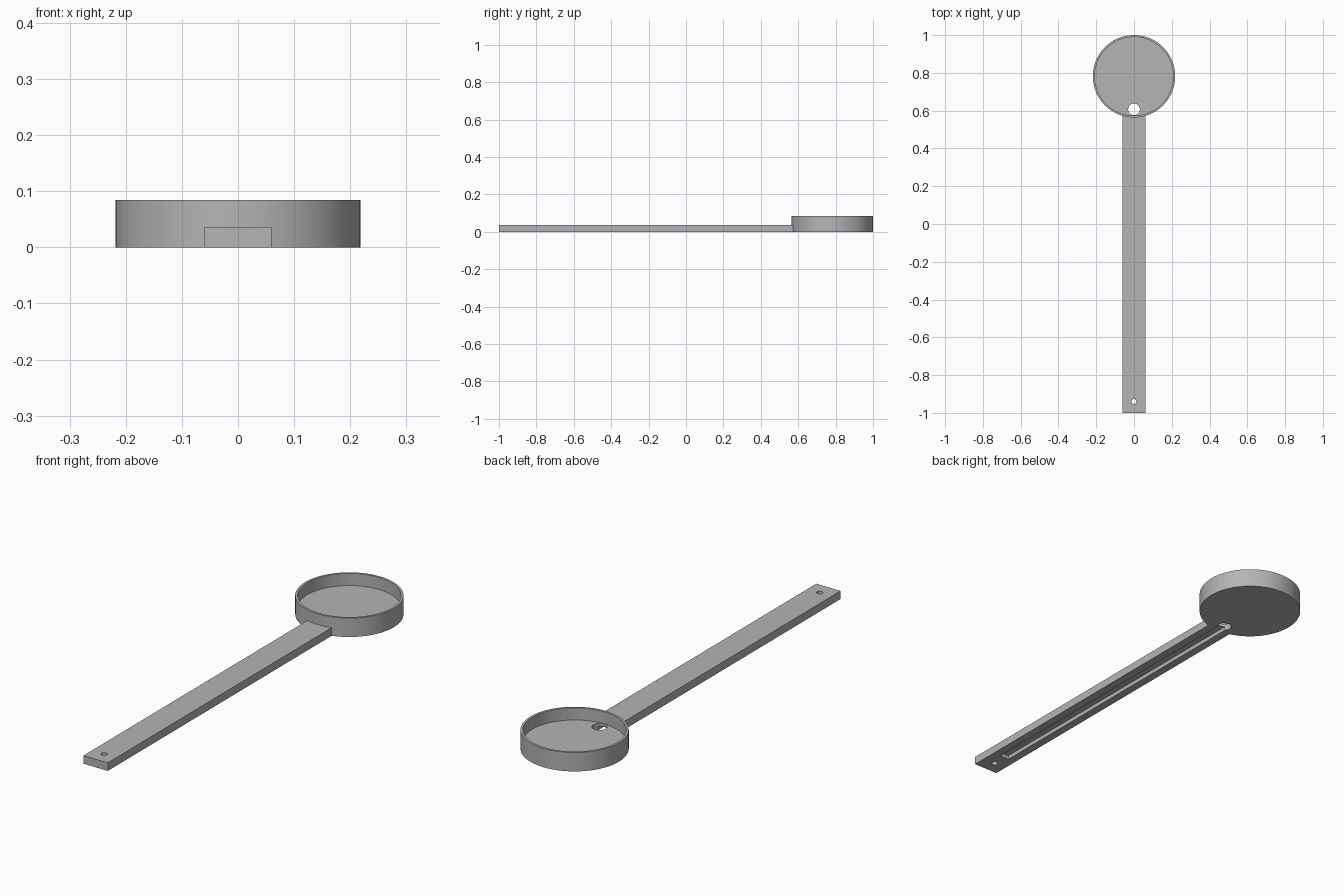
import bpy
import bmesh
from math import radians
from mathutils import Matrix

cube = bpy.data.objects.get("Cube")
if cube:
    bpy.data.objects.remove(cube, do_unlink=True)

grey = bpy.data.materials.new("mid_grey")
grey.use_nodes = True
colour = (0.46, 0.46, 0.46, 1)
grey.diffuse_color = colour
grey.node_tree.nodes["Principled BSDF"].inputs["Base Color"].default_value = colour

CUP_Y, CUP_R, CUP_H = 0.782, 0.218, 0.084
WALL, FLOOR = 0.01, 0.03
BAR_W, BAR_H = 0.12, 0.036
HOLE_Y = 0.607


def add_object(name, bm):
    mesh = bpy.data.meshes.new(name)
    bm.to_mesh(mesh)
    bm.free()
    mesh.materials.append(grey)
    obj = bpy.data.objects.new(name, mesh)
    bpy.context.collection.objects.link(obj)
    return obj


def box(name, width, y0, y1, z0, z1):
    bm = bmesh.new()
    place = Matrix.Translation((0, (y0 + y1) / 2, (z0 + z1) / 2))
    size = Matrix.Diagonal((width, y1 - y0, z1 - z0, 1))
    bmesh.ops.create_cube(bm, size=1, matrix=place @ size)
    return add_object(name, bm)


def disc(name, radius, y, z0, z1, sides):
    bm = bmesh.new()
    bmesh.ops.create_cone(bm, cap_ends=True, segments=sides, radius1=radius,
                          radius2=radius, depth=z1 - z0,
                          matrix=Matrix.Translation((0, y, (z0 + z1) / 2)))
    return add_object(name, bm)


def combine(target, tool, operation):
    """Apply a boolean and discard the tool object."""
    tool.hide_render = True
    mod = target.modifiers.new(operation.lower(), "BOOLEAN")
    mod.operation = operation
    mod.solver = "EXACT"
    mod.object = tool
    bpy.context.view_layer.objects.active = target
    bpy.ops.object.modifier_apply(modifier=mod.name)
    bpy.data.objects.remove(tool, do_unlink=True)


# Round cup joined to the long flat handle
holder = disc("cup_with_handle", CUP_R, CUP_Y, 0, CUP_H, 128)
combine(holder, box("handle", BAR_W, -1, 0.6, 0, BAR_H), "UNION")

# Cup interior
combine(holder, disc("cup_cavity", CUP_R - WALL, CUP_Y, FLOOR, 0.2, 128), "DIFFERENCE")

# Cable channel along the underside, ending in the cup hole
combine(holder, box("channel", 0.046, -0.875, HOLE_Y, -0.1, 0.018), "DIFFERENCE")

# Through holes in the cup floor and at the handle end
combine(holder, disc("cup_hole", 0.031, HOLE_Y, -0.1, 0.07, 48), "DIFFERENCE")
combine(holder, disc("end_hole", 0.013, -0.94, -0.1, 0.1, 32), "DIFFERENCE")

# Smooth round walls with sharp rims
bpy.ops.object.select_all(action="DESELECT")
holder.select_set(True)
bpy.context.view_layer.objects.active = holder
bpy.ops.object.shade_smooth_by_angle(angle=radians(30))
